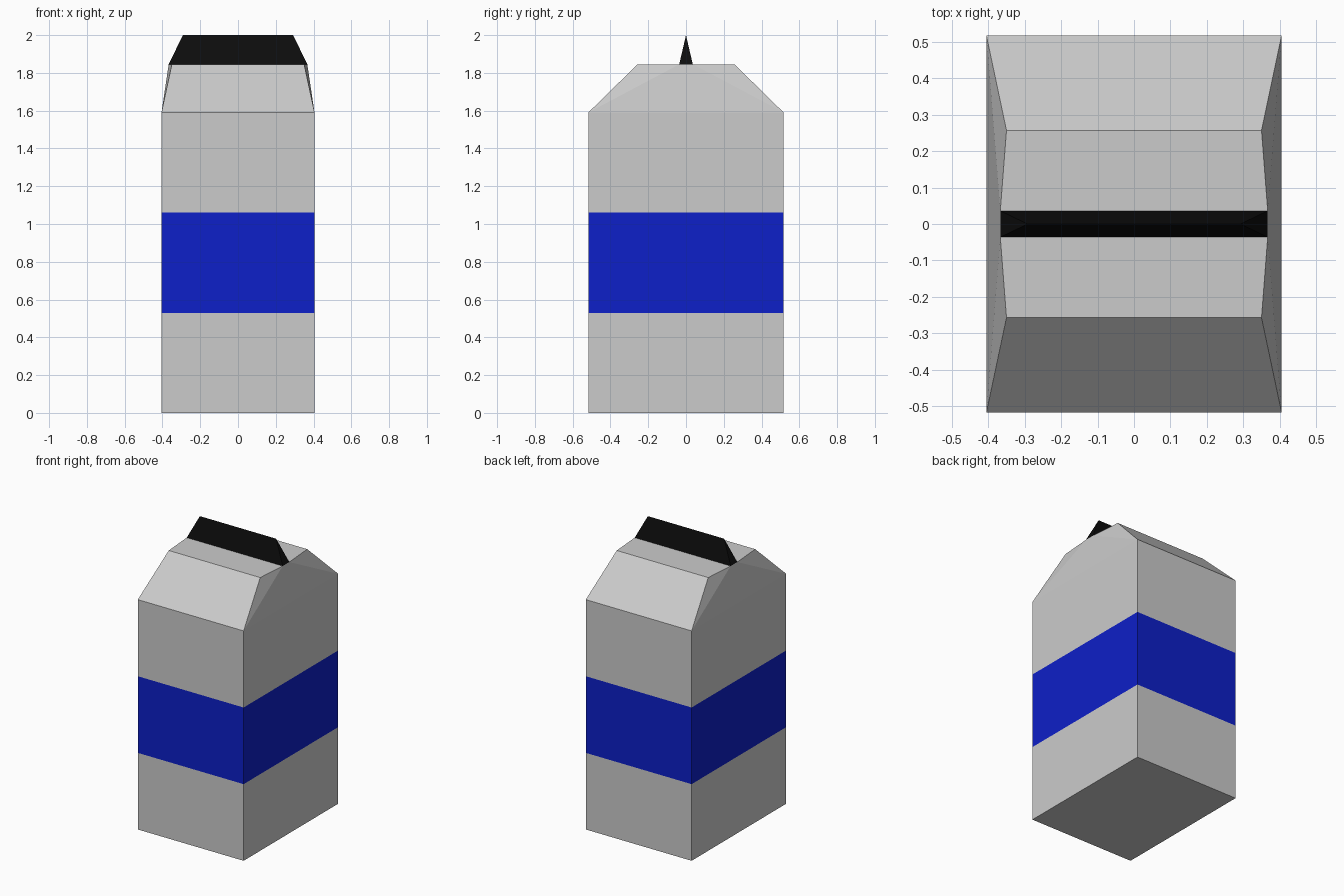
import bpy, bmesh

if "Cube" in bpy.data.objects:
    bpy.data.objects.remove(bpy.data.objects["Cube"])

HX, HY = 0.405, 0.517          # half width and depth of the carton


def material(name, rgb):
    m = bpy.data.materials.new(name)
    m.diffuse_color = (*rgb, 1)
    m.use_nodes = True
    m.node_tree.nodes["Principled BSDF"].inputs["Base Color"].default_value = m.diffuse_color
    return m


def build(name, faces, mat=None):
    """Make a flat-shaded object from faces given as lists of points."""
    bm = bmesh.new()
    for pts in faces:
        bm.faces.new([bm.verts.new(p) for p in pts])
    bmesh.ops.remove_doubles(bm, verts=bm.verts, dist=1e-4)
    bmesh.ops.recalc_face_normals(bm, faces=bm.faces)
    me = bpy.data.meshes.new(name)
    bm.to_mesh(me)
    bm.free()
    ob = bpy.data.objects.new(name, me)
    bpy.context.collection.objects.link(ob)
    if mat:
        me.materials.append(mat)
    return ob


def rect(z):
    return [(-HX, -HY, z), (HX, -HY, z), (HX, HY, z), (-HX, HY, z)]


def walls(z0, z1):
    a, b = rect(z0), rect(z1)
    return [[a[i], a[(i + 1) % 4], b[(i + 1) % 4], b[i]] for i in range(4)]


blue = material("blue", (0.004, 0.014, 0.58))
black = material("black", (0.004, 0.004, 0.004))

# Box body in three bands
Z1, Z2, Z3 = 0.53, 1.06, 1.59
build("lower_body", walls(0, Z1) + [rect(0)])
build("label_band", walls(Z1, Z2), blue)
build("upper_body", walls(Z2, Z3))

# Sloped shoulders, flat top strips and folded-in sides
ZT = 1.845
SX, SY = 0.35, 0.257           # shoulder corners
FX, FY = 0.367, 0.036          # foot of the fin
gable = []
for s in (-1, 1):
    gable.append([(-HX, s * HY, Z3), (HX, s * HY, Z3), (SX, s * SY, ZT), (-SX, s * SY, ZT)])
    gable.append([(-SX, s * SY, ZT), (SX, s * SY, ZT), (FX, s * FY, ZT), (-FX, s * FY, ZT)])
    gable.append([(s * HX, -HY, Z3), (s * HX, HY, Z3), (s * FX, FY, ZT), (s * FX, -FY, ZT)])
    for t in (-1, 1):
        gable.append([(s * HX, t * HY, Z3), (s * SX, t * SY, ZT), (s * FX, t * FY, ZT)])
build("gable_top", gable)

# Sealed fin along the ridge
RX, ZR = 0.292, 2.0
fin = []
for s in (-1, 1):
    fin.append([(-FX, s * FY, ZT), (FX, s * FY, ZT), (RX, 0, ZR), (-RX, 0, ZR)])
    fin.append([(s * FX, -FY, ZT), (s * FX, FY, ZT), (s * RX, 0, ZR)])
build("top_fin", fin, black)
